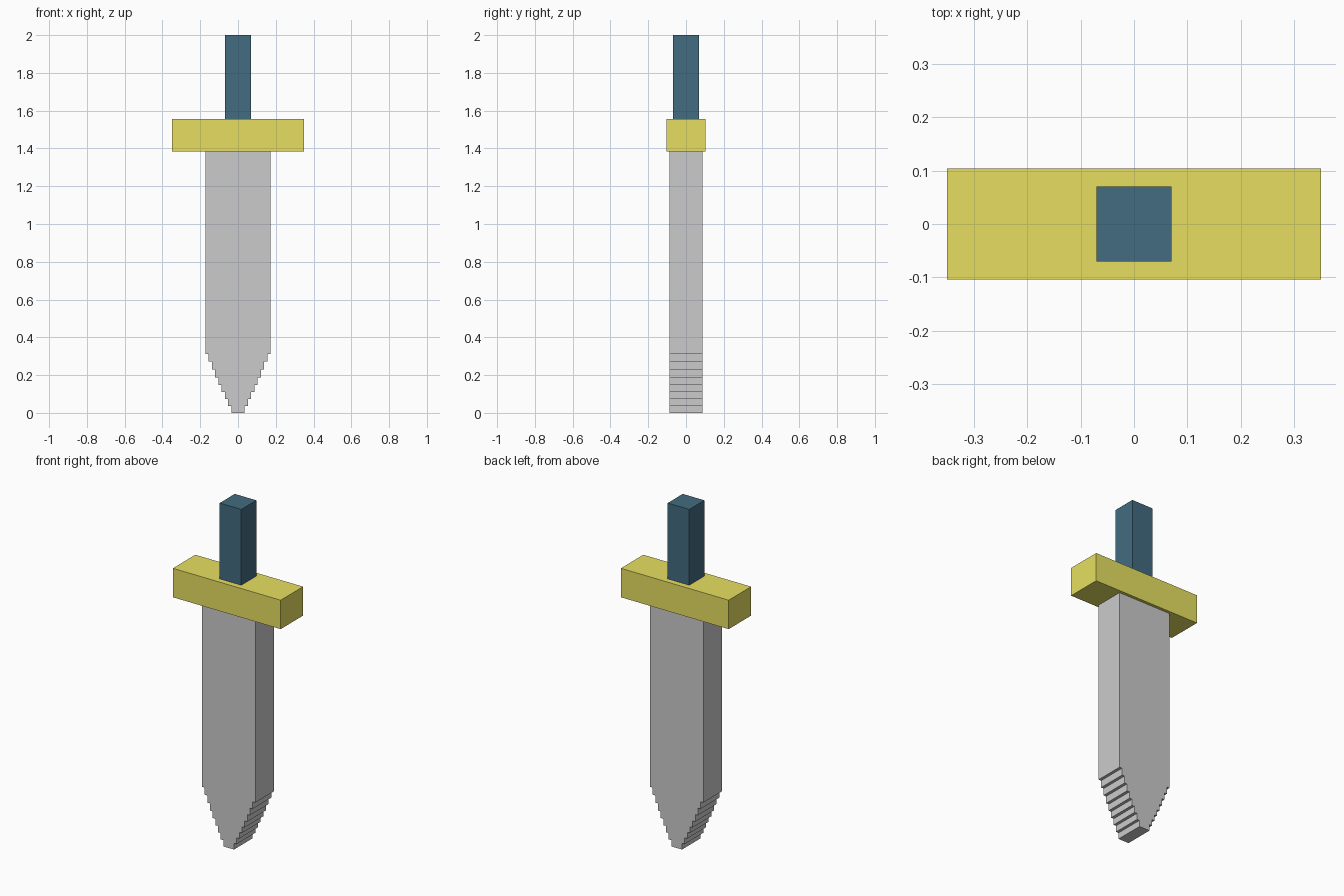
import bpy, bmesh

if "Cube" in bpy.data.objects:
    bpy.data.objects.remove(bpy.data.objects["Cube"])


def colour(obj, name, rgb):
    mat = bpy.data.materials.new(name)
    mat.diffuse_color = (*rgb, 1)
    mat.use_nodes = True
    mat.node_tree.nodes["Principled BSDF"].inputs["Base Color"].default_value = mat.diffuse_color
    obj.data.materials.append(mat)


def box(name, half_x, half_y, z0, z1):
    bpy.ops.mesh.primitive_cube_add(size=1, location=(0, 0, (z0 + z1) / 2))
    obj = bpy.context.object
    obj.name = name
    obj.scale = (2 * half_x, 2 * half_y, z1 - z0)
    bpy.ops.object.transform_apply(location=False, rotation=False, scale=True)
    return obj


# Blade: mirrored stepped outline, extruded through its thickness
levels = [0, 0.037, 0.074, 0.111, 0.148, 0.187, 0.229, 0.271, 0.313, 1.385]
half_y, step = 0.0867, 0.0173
right = []
for i in range(len(levels) - 1):
    x = step * (i + 2)
    right += [(x, levels[i]), (x, levels[i + 1])]
outline = right + [(-x, z) for x, z in reversed(right)]

bm = bmesh.new()
face = bm.faces.new([bm.verts.new((x, -half_y, z)) for x, z in outline])
ext = bmesh.ops.extrude_face_region(bm, geom=[face])
moved = [v for v in ext["geom"] if isinstance(v, bmesh.types.BMVert)]
bmesh.ops.translate(bm, verts=moved, vec=(0, 2 * half_y, 0))
bmesh.ops.recalc_face_normals(bm, faces=bm.faces[:])
mesh = bpy.data.meshes.new("blade")
bm.to_mesh(mesh)
bm.free()
blade = bpy.data.objects.new("blade", mesh)
bpy.context.collection.objects.link(blade)

# Cross guard
guard = box("guard", 0.35, 0.104, 1.385, 1.555)
colour(guard, "gold", (0.80, 0.74, 0.12))

# Grip
grip = box("grip", 0.07, 0.07, 1.555, 2.0)
colour(grip, "dark_blue", (0.055, 0.15, 0.215))
